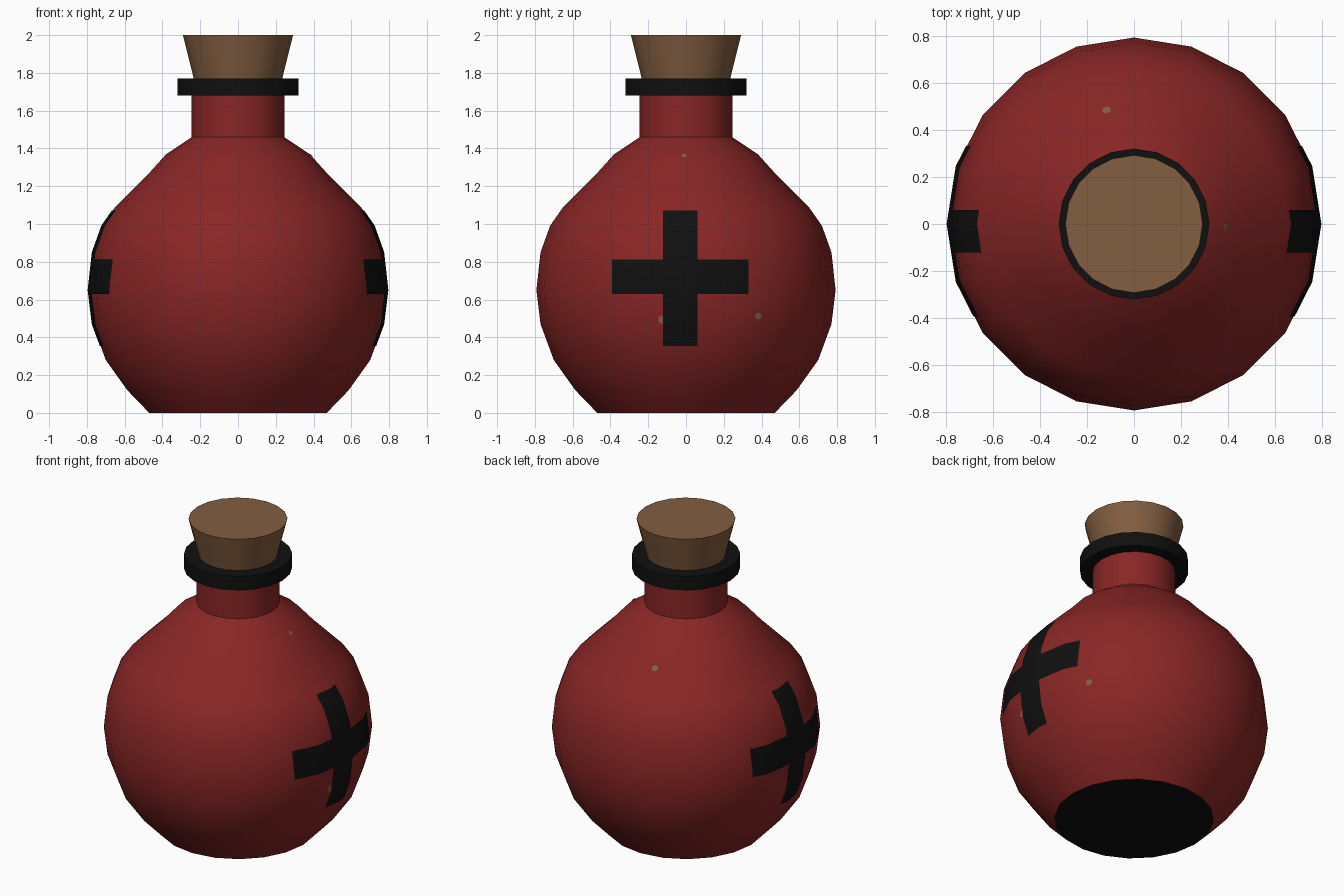
import bpy, bmesh, math
from mathutils import Vector
from mathutils.bvhtree import BVHTree

if "Cube" in bpy.data.objects:
    bpy.data.objects.remove(bpy.data.objects["Cube"])

SIDES = 20


def material(name, rgb):
    m = bpy.data.materials.new(name)
    m.diffuse_color = (*rgb, 1)
    m.use_nodes = True
    m.node_tree.nodes["Principled BSDF"].inputs["Base Color"].default_value = m.diffuse_color
    return m


RED = material("red_glass", (0.25, 0.019, 0.019))
BLACK = material("black_trim", (0.005, 0.005, 0.005))
CORK = material("cork_brown", (0.225, 0.112, 0.052))


def finish(bm, name, *mats):
    me = bpy.data.meshes.new(name)
    bm.normal_update()
    bm.to_mesh(me)
    for m in mats:
        me.materials.append(m)
    me.polygons.foreach_set("use_smooth", [True] * len(me.polygons))
    me.set_sharp_from_angle(angle=math.radians(30))
    ob = bpy.data.objects.new(name, me)
    bpy.context.collection.objects.link(ob)
    return ob


def lathe(profile):
    """Revolve (radius, z) points around z and cap both ends."""
    bm = bmesh.new()
    rings = []
    for r, z in profile:
        rings.append([bm.verts.new((r * math.cos(2 * math.pi * i / SIDES),
                                    r * math.sin(2 * math.pi * i / SIDES), z))
                      for i in range(SIDES)])
    for a, b in zip(rings, rings[1:]):
        for i in range(SIDES):
            j = (i + 1) % SIDES
            bm.faces.new((a[i], a[j], b[j], b[i]))
    bm.faces.new(rings[0][::-1])
    bm.faces.new(rings[-1])
    bm.normal_update()
    return bm


# Round flask with neck and black underside
flask = lathe([(0.47, 0), (0.586, 0.12), (0.70, 0.28), (0.77, 0.47), (0.792, 0.65),
               (0.77, 0.85), (0.72, 0.99), (0.65, 1.09), (0.47, 1.27), (0.38, 1.37),
               (0.245, 1.46), (0.245, 1.70)])
for f in flask.faces:
    f.material_index = 1 if f.normal.z < -0.95 else 0
finish(flask, "flask", RED, BLACK)

# Collar and cork
finish(lathe([(0.32, 1.68), (0.32, 1.77)]), "neck_collar", BLACK)
finish(lathe([(0.222, 1.72), (0.292, 2.0)]), "cork_stopper", CORK)

# Painted crosses: the flask skin trimmed to a cross on each side
cross = flask.copy()
for axis, cuts in ((1, (-0.39, -0.12, 0.06, 0.33)), (2, (0.355, 0.63, 0.81, 1.07))):
    for c in cuts:
        co, no = Vector(), Vector()
        co[axis], no[axis] = c, 1
        bmesh.ops.bisect_plane(cross, geom=cross.verts[:] + cross.edges[:] + cross.faces[:],
                               dist=1e-5, plane_co=co, plane_no=no)


def in_cross(p):
    upright = -0.12 < p.y < 0.06 and 0.355 < p.z < 1.07
    bar = -0.39 < p.y < 0.33 and 0.63 < p.z < 0.81
    return abs(p.x) > 0.4 and (upright or bar)


bmesh.ops.delete(cross, geom=[f for f in cross.faces
                              if not in_cross(f.calc_center_median())], context='FACES')
for f in cross.faces:
    f.material_index = 0
for v in cross.verts:
    v.co += 0.004 * (v.co - Vector((0, 0, 0.65))).normalized()
finish(cross, "side_crosses", BLACK)

# Small worn specks lying on the glass
tree = BVHTree.FromBMesh(flask)
centre = Vector((0, 0, 0.65))
specks = bmesh.new()
for x, y, z, r in ((0.68, 0.39, 0.51, 0.02), (0.77, -0.13, 0.49, 0.022),
                   (-0.12, 0.50, 1.26, 0.02), (0.385, -0.01, 1.36, 0.013)):
    hit, normal, _, _ = tree.ray_cast(centre, (Vector((x, y, z)) - centre).normalized())
    if hit is None:
        continue
    if normal.dot(hit - centre) < 0:
        normal = -normal
    turn = normal.to_track_quat('Z', 'Y')
    specks.faces.new([specks.verts.new(hit + normal * 0.003 + turn @ Vector(
        (r * math.cos(k * math.pi / 4), r * math.sin(k * math.pi / 4), 0))) for k in range(8)])
finish(specks, "worn_specks", CORK)
